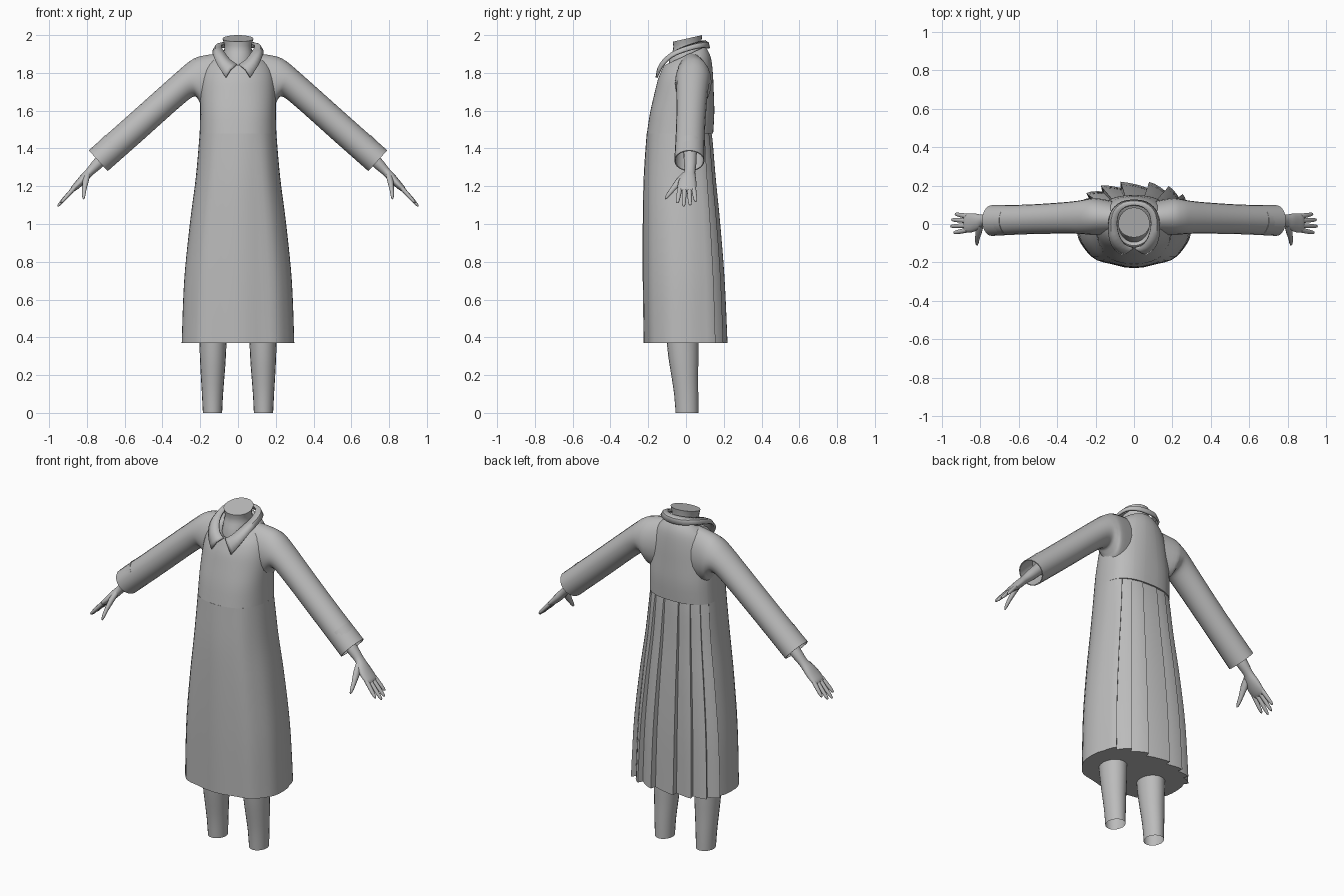
import bpy, bmesh, math
from mathutils import Vector

if "Cube" in bpy.data.objects:
    bpy.data.objects.remove(bpy.data.objects["Cube"])

grey = bpy.data.materials.new("soft grey")
grey.diffuse_color = (0.5, 0.5, 0.5, 1)
grey.use_nodes = True
grey.node_tree.nodes["Principled BSDF"].inputs["Base Color"].default_value = grey.diffuse_color


def loft(name, rings, cap_start=True, cap_end=True, closed=True, angle=45):
    """Skin a list of point rings into a smooth-shaded object."""
    bm = bmesh.new()
    vs = [[bm.verts.new(p) for p in r] for r in rings]
    n = len(vs[0])
    for a, b in zip(vs, vs[1:]):
        for i in range(n if closed else n - 1):
            j = (i + 1) % n
            bm.faces.new((a[i], a[j], b[j], b[i]))
    if cap_start and closed:
        bm.faces.new(vs[0][::-1])
    if cap_end and closed:
        bm.faces.new(vs[-1])
    bmesh.ops.recalc_face_normals(bm, faces=bm.faces)
    me = bpy.data.meshes.new(name)
    bm.to_mesh(me)
    bm.free()
    me.materials.append(grey)
    ob = bpy.data.objects.new(name, me)
    bpy.context.collection.objects.link(ob)
    bpy.ops.object.select_all(action='DESELECT')
    ob.select_set(True)
    bpy.context.view_layer.objects.active = ob
    bpy.ops.object.shade_smooth_by_angle(angle=math.radians(angle))
    return ob


def dense(rows, k=4):
    """Catmull-Rom interpolation of number rows."""
    out = []
    for i in range(len(rows) - 1):
        p0, p1 = rows[max(i - 1, 0)], rows[i]
        p2, p3 = rows[i + 1], rows[min(i + 2, len(rows) - 1)]
        for s in range(k):
            t = s / k
            out.append(tuple(0.5 * (2 * b + (c - a) * t + (2 * a - 5 * b + 4 * c - d) * t * t
                                    + (3 * b - a - 3 * c + d) * t ** 3)
                             for a, b, c, d in zip(p0, p1, p2, p3)))
    out.append(tuple(rows[-1]))
    return out


def spow(v, e):
    return math.copysign(abs(v) ** e, v)


def body_ring(row, angles, e=1.0, pleat=0.0):
    """Oval ring: half width, front y, back y, front z, back z."""
    hx, yf, yb, zf, zb = row
    pts = []
    for deg, saw in angles:
        a = math.radians(deg)
        c, s = spow(math.cos(a), e), spow(math.sin(a), e)
        y = s * (yb if s > 0 else -yf)
        z = zf + (zb - zf) * (y - yf) / (yb - yf)
        grow = saw * 0.032 * pleat
        if s < 0:
            grow += 0.006 * pleat * math.cos(9 * a + math.pi / 2) * -s
        pts.append((c * (hx + grow * 0.6), y + s * grow, z))
    return pts


# Coat: plain front, knife pleats across the back below the yoke
angles = [(180 + i * 7.5, 0) for i in range(25)]
pleats, first, span = 7, 22, 136
step = span / pleats
angles += [(11, 0)]
for k in range(pleats):
    a = first + k * step
    angles += [(a, 0.0), (a + step * 0.35, 0.4), (a + step * 0.7, 0.8), (a + step * 0.96, 1.0)]
angles += [(first + span, 0.0), (169, 0)]

skirt = [(.298, -.218, .190, .37, .37), (.285, -.224, .180, .70, .70), (.255, -.225, .162, 1.0, 1.0),
         (.223, -.221, .143, 1.25, 1.25), (.203, -.207, .132, 1.48, 1.48)]
bodice = [(.203, -.207, .144, 1.48, 1.48), (.200, -.190, .150, 1.59, 1.59), (.200, -.165, .147, 1.70, 1.70),
          (.192, -.150, .143, 1.76, 1.79), (.172, -.135, .135, 1.80, 1.865), (.140, -.124, .120, 1.825, 1.91),
          (.100, -.112, .098, 1.842, 1.937), (.075, -.085, .070, 1.825, 1.92)]
rings = []
for r in dense(skirt, 5):
    w = max(0.0, (1.48 - r[3]) / 1.11) ** 0.6
    rings.append(body_ring(r, angles, 0.82, 0.15 + 0.85 * w))
for r in dense(bodice, 3):
    rings.append(body_ring(r, angles, 0.82 + 0.18 * min(1, max(0, (r[3] - 1.6) / 0.2))))
loft("coat", rings, angle=35)

# Neck stump with a tilted top
round_angles = [(i * 15, 0) for i in range(24)]
neck = [(.085, -.100, .085, 1.80, 1.88), (.078, -.088, .085, 1.87, 1.92),
        (.072, -.068, .082, 1.925, 1.96), (.082, -.070, .086, 1.965, 2.0)]
loft("neck", [body_ring(r, round_angles) for r in dense(neck, 3)])

# Collar: a folded strip from one front point round the back to the other
inner = [(.006, -.126, 1.843), (.042, -.112, 1.868), (.074, -.066, 1.908), (.088, 0, 1.938),
         (.076, .058, 1.957), (.042, .090, 1.966), (0, .099, 1.968)]
outer = [(.064, -.156, 1.775), (.102, -.128, 1.832), (.126, -.075, 1.885), (.130, 0, 1.915),
         (.112, .070, 1.932), (.062, .112, 1.932), (0, .122, 1.930)]


def full(half):
    d = dense(half, 3)
    return d + [(-x, y, z) for x, y, z in d[-2::-1]]


edge_in, edge_out = full(inner), full(outer)
bulge = []
for p, q in zip(edge_in, edge_out):
    m = (Vector(p) + Vector(q)) / 2
    bulge.append(m + Vector((m.x * 0.08, m.y * 0.05, 0.008)))
collar = loft("collar", [edge_in, bulge, edge_out], closed=False)
solid = collar.modifiers.new("thickness", 'SOLIDIFY')
solid.thickness = 0.012
solid.offset = 0


def oval(c, u, v, n=20):
    return [c + u * math.cos(2 * math.pi * i / n) + v * math.sin(2 * math.pi * i / n) for i in range(n)]


def limb(name, rows, side, nrm, n=12):
    """Tube through rows of x, y, z, thickness, breadth, with a rounded tip."""
    rings = []
    pts = [Vector(r[:3]) for r in rows]
    for i, r in enumerate(rows):
        t = (pts[min(i + 1, len(pts) - 1)] - pts[max(i - 1, 0)]).normalized()
        rings.append(oval(pts[i], nrm * r[3], t.cross(nrm).normalized() * r[4], n))
    loft(name, [[(p.x * side, p.y, p.z) for p in r] for r in rings], angle=60)


# Sleeve: top edge x, z, bottom edge x, z, centre y, half depth
sleeve = [(.09, 1.905, .09, 1.60, .030, .085), (.20, 1.888, .180, 1.61, .038, .096),
          (.255, 1.862, .203, 1.645, .038, .094), (.312, 1.815, .232, 1.675, .036, .088),
          (.40, 1.737, .305, 1.622, .032, .082), (.60, 1.558, .50, 1.448, .024, .077),
          (.79, 1.390, .69, 1.280, .018, .080)]
nrm = Vector((.72, 0, .69))
fwd = Vector((.69, 0, -.72))

for side, tag in ((1, "left"), (-1, "right")):
    rings = []
    for tx, tz, bx, bz, yc, h in dense(sleeve):
        c = Vector(((tx + bx) / 2, yc, (tz + bz) / 2))
        rings.append((c, Vector(((tx - bx) / 2, 0, (tz - bz) / 2)), Vector((0, h, 0))))
    c, u, v = rings[-1]
    # turned-in cuff
    rings += [(c, u * .93, v * .93), (c - fwd * .12, u * .9, v * .9)]
    loft(tag + "_sleeve", [[(p.x * side, p.y, p.z) for p in oval(*r)] for r in rings])

    # Hand: wrist and palm
    palm = [(.66, .022, 1.405, .034, .036), (.74, .022, 1.322, .030, .033), (.785, .020, 1.276, .023, .029),
            (.815, .012, 1.244, .023, .042), (.845, .006, 1.212, .020, .049), (.872, .005, 1.186, .015, .048),
            (.882, .005, 1.176, .008, .042)]
    limb(tag + "_palm", dense(palm, 3), side, nrm, 16)

    # Fingers: base y, tip y, length
    for i, (y0, y1, ln) in enumerate([(-.032, -.046, .105), (-.008, -.012, .130),
                                      (.017, .022, .122), (.040, .052, .095)]):
        base = Vector((.868, y0, 1.190))
        rows = []
        for t, r in ((0, .013), (.3, .0125), (.6, .0115), (.85, .0095), (.96, .0065), (1, .002)):
            p = base + fwd * ln * t - nrm * 0.004 * t
            rows.append((p.x, y0 + (y1 - y0) * t, p.z, r * .9, r))
        limb(f"{tag}_finger_{i + 1}", rows, side, nrm, 10)

    # Thumb
    thumb = [(.800, -.005, 1.258, .018, .020), (.808, -.040, 1.222, .017, .020), (.814, -.070, 1.185, .013, .014),
             (.817, -.094, 1.155, .011, .011), (.818, -.107, 1.138, .007, .007), (.818, -.111, 1.132, .002, .002)]
    limb(tag + "_thumb", thumb, side, nrm, 10)

    # Leg with an open lower end
    leg = [(0, .135, .051, .005, .060), (.10, .135, .056, .001, .064), (.20, .134, .063, -.007, .071),
           (.30, .133, .069, -.014, .080), (.42, .132, .073, -.020, .086)]
    loft(tag + "_leg", [oval(Vector((x * side, y, z)), Vector((rx, 0, 0)), Vector((0, ry, 0)))
                        for z, x, rx, y, ry in dense(leg, 2)], cap_start=False)
